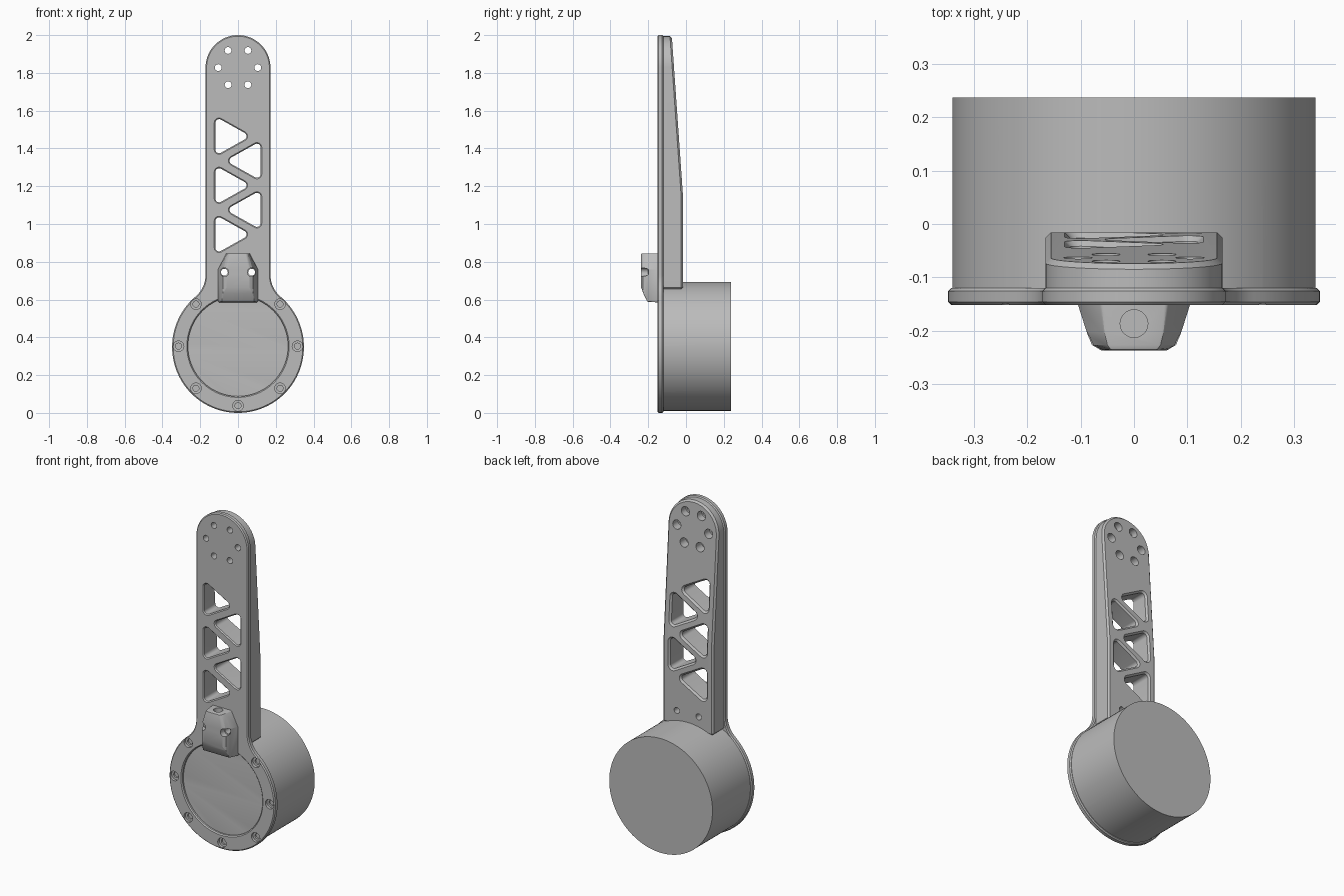
import bpy, bmesh
from math import sin, cos, pi, atan2, hypot, sqrt
from mathutils import Matrix, Vector

old = bpy.data.objects.get("Cube")
if old:
    bpy.data.objects.remove(old, do_unlink=True)

grey = bpy.data.materials.new("satin_grey")
grey.use_nodes = True
GREY = (0.5, 0.5, 0.5, 1)
grey.diffuse_color = GREY
grey.node_tree.nodes["Principled BSDF"].inputs["Base Color"].default_value = GREY

HUB_Z, HUB_R = 0.349, 0.349
ARM_W, TOP_Z = 0.172, 1.828
FRONT, BACK = -0.152, -0.12


def arc(cx, cz, r, a0, a1, n):
    return [(cx + r * cos(a0 + (a1 - a0) * i / n), cz + r * sin(a0 + (a1 - a0) * i / n))
            for i in range(n + 1)]


def circle(cx, cz, r, n=24):
    return arc(cx, cz, r, 0, 2 * pi, n)[:-1]


def loft(bm, sections):
    """Skin equal-length (x, z) outlines placed at successive y values, with caps."""
    rings = [[bm.verts.new((x, y, z)) for x, z in pts] for y, pts in sections]
    for a, b in zip(rings, rings[1:]):
        for i in range(len(a)):
            j = (i + 1) % len(a)
            bm.faces.new((a[i], a[j], b[j], b[i]))
    bm.faces.new(rings[0])
    bm.faces.new(rings[-1])
    bmesh.ops.recalc_face_normals(bm, faces=bm.faces)


def make(name, bm):
    me = bpy.data.meshes.new(name)
    bm.to_mesh(me)
    bm.free()
    ob = bpy.data.objects.new(name, me)
    bpy.context.collection.objects.link(ob)
    me.materials.append(grey)
    return ob


def solid(name, *lofts):
    bm = bmesh.new()
    for sections in lofts:
        loft(bm, sections)
    return make(name, bm)


def select(ob):
    bpy.ops.object.select_all(action='DESELECT')
    ob.select_set(True)
    bpy.context.view_layer.objects.active = ob


def cut(ob, cutter):
    m = ob.modifiers.new("cut", 'BOOLEAN')
    m.operation, m.solver, m.object = 'DIFFERENCE', 'EXACT', cutter
    select(ob)
    bpy.ops.object.modifier_apply(modifier=m.name)


def bevel(ob, width, segments=1):
    m = ob.modifiers.new("bevel", 'BEVEL')
    m.width, m.segments, m.limit_method = width, segments, 'ANGLE'
    m.angle_limit, m.use_clamp_overlap = 0.7, False
    select(ob)
    bpy.ops.object.modifier_apply(modifier=m.name)


def rounded_triangle(side, zc, r=0.02, w=0.1, h=0.07, tip=0.025):
    a = atan2(w + tip, h)
    pts = (arc(tip, zc, r, -a, a, 8) + arc(-w, zc + h, r, a, pi, 8)
           + arc(-w, zc - h, r, pi, 2 * pi - a, 8))
    return [(side * x, z) for x, z in pts]


# Cutters: lattice windows, ring screws, tip holes, clamp holes
windows = solid("window_cutter", *[
    [(-0.4, t), (0.2, t)] for t in
    [rounded_triangle(1 if i % 2 == 0 else -1, 0.945 + 0.13 * i) for i in range(5)]])


def stepped(x, z, y0, r0, y1, r1, y2):
    return [(y0, circle(x, z, r0)), (y1, circle(x, z, r0)),
            (y1 + 0.001, circle(x, z, r1)), (y2, circle(x, z, r1))]


ring_screws = solid("ring_screw_cutter", *[
    stepped(0.315 * cos(a), HUB_Z + 0.004 + 0.315 * sin(a), -0.3, 0.028, -0.136, 0.016, -0.125)
    for a in [k * pi / 4 for k in range(8) if k != 2]])
tip_holes = solid("tip_hole_cutter", *[
    stepped(0.105 * cos(k * pi / 3), TOP_Z + 0.105 * sin(k * pi / 3), -0.3, 0.018, -0.112, 0.027, 0.2)
    for k in range(6)])
clamp_holes = solid("clamp_hole_cutter", *[
    stepped(s * 0.072, 0.745, -0.4, 0.023, -0.2, 0.018, 0.2) for s in (-1, 1)])

# Front plate: round hub blended by fillets into a round-ended arm
F = 0.15
fx = ARM_W + F
fz = HUB_Z + sqrt((HUB_R + F) ** 2 - fx ** 2)
ang = atan2(fz - HUB_Z, fx)
outline = (arc(0, HUB_Z, HUB_R, pi - ang, 2 * pi + ang, 80)
           + arc(fx, fz, F, pi + ang, pi, 10)[1:]
           + arc(0, TOP_Z, ARM_W, 0, pi, 40)
           + arc(-fx, fz, F, 0, -ang, 10)[:-1])
plate = solid("front_plate", [(FRONT, outline), (BACK, outline)])
recess = solid("recess_cutter", [(-0.4, circle(0, HUB_Z + 0.004, 0.265, 72)),
                                 (0.2, circle(0, HUB_Z + 0.004, 0.265, 72))])
cut(plate, windows)
cut(plate, recess)
bevel(plate, 0.006)

# Arm stiffener: tapers toward the tip on its back
bm = bmesh.new()
w = ARM_W - 0.006
spar = [(-w, 0.655), (w, 0.655)] + arc(0, TOP_Z, w, 0, pi, 32)
loft(bm, [(-0.14, spar), (-0.016, spar)])
slope = Vector((0, 0.83, 0.058)).normalized()
res = bmesh.ops.bisect_plane(bm, geom=bm.verts[:] + bm.edges[:] + bm.faces[:],
                             plane_co=(0, -0.016, 1.15), plane_no=slope, clear_outer=True)
rim = [e for e in bm.edges if e.is_boundary]
bmesh.ops.holes_fill(bm, edges=rim)
bmesh.ops.recalc_face_normals(bm, faces=bm.faces)
arm = make("arm_stiffener", bm)
cut(arm, windows)
bevel(arm, 0.01)

# Drum housing behind the hub
drum = solid("drum_housing", [(-0.136, circle(0, HUB_Z + 0.003, 0.341, 96)),
                              (0.237, circle(0, HUB_Z + 0.003, 0.341, 96))])


# Cable clamp on the front, narrowing upward and outward
def clamp_section(hw, bottom, top_hw):
    half = [(hw, bottom), (hw, 0.76), (top_hw, 0.845)]
    return half + [(-x, z) for x, z in reversed(half)]


clamp = solid("cable_clamp", [
    (-0.137, clamp_section(0.105, 0.585, 0.062)),
    (-0.152, clamp_section(0.105, 0.585, 0.062)),
    (-0.205, clamp_section(0.088, 0.588, 0.056)),
    (-0.227, clamp_section(0.079, 0.635, 0.051)),
    (-0.237, clamp_section(0.062, 0.662, 0.044))])
bm = bmesh.new()
bmesh.ops.create_cone(bm, cap_ends=True, segments=32, radius1=0.026, radius2=0.026, depth=0.2,
                      matrix=Matrix.Translation((0, -0.187, 0.87)))
cable_hole = make("cable_hole_cutter", bm)
bevel(clamp, 0.005, 2)
cut(clamp, cable_hole)

# Drilled holes
for ob in (plate, drum):
    cut(ob, ring_screws)
for ob in (plate, arm):
    cut(ob, tip_holes)
for ob in (plate, arm, clamp):
    cut(ob, clamp_holes)

for c in (windows, ring_screws, tip_holes, clamp_holes, recess, cable_hole):
    bpy.data.objects.remove(c, do_unlink=True)
for ob in (plate, arm, drum, clamp):
    select(ob)
    bpy.ops.object.shade_smooth_by_angle(angle=0.5)
